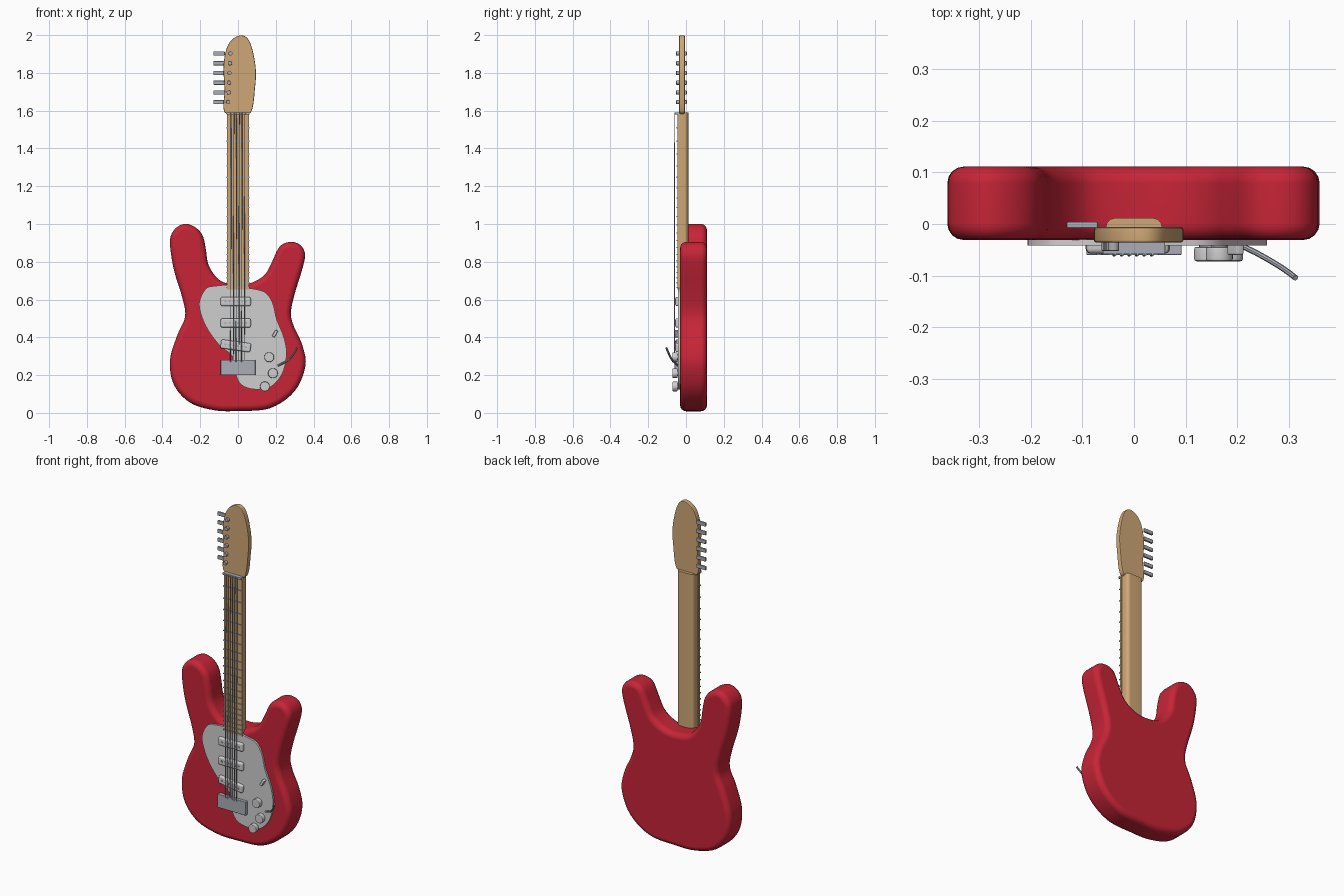
import bpy, bmesh, math
from mathutils import Matrix, Vector

old = bpy.data.objects.get("Cube")
if old:
    bpy.data.objects.remove(old, do_unlink=True)


def material(name, rgb):
    m = bpy.data.materials.new(name)
    m.use_nodes = True
    m.diffuse_color = (*rgb, 1)
    m.node_tree.nodes["Principled BSDF"].inputs["Base Color"].default_value = (*rgb, 1)
    return m


RED = material("red paint", (0.57, 0.018, 0.038))
WOOD = material("maple wood", (0.62, 0.39, 0.18))
GUARD = material("pale plastic", (0.62, 0.62, 0.62))
METAL = material("steel", (0.40, 0.42, 0.47))


def finish(bm, name, mat, smooth=True):
    bmesh.ops.recalc_face_normals(bm, faces=bm.faces)
    me = bpy.data.meshes.new(name)
    bm.to_mesh(me)
    bm.free()
    me.materials.append(mat)
    ob = bpy.data.objects.new(name, me)
    bpy.context.collection.objects.link(ob)
    if smooth:
        bpy.ops.object.select_all(action='DESELECT')
        ob.select_set(True)
        bpy.context.view_layer.objects.active = ob
        bpy.ops.object.shade_smooth_by_angle(angle=math.radians(40))
        wn = ob.modifiers.new("weighted normals", 'WEIGHTED_NORMAL')
        wn.keep_sharp = True
    return ob


def smooth_loop(pts, steps=5):
    """Closed Catmull-Rom curve through the given points."""
    out, n = [], len(pts)
    for i in range(n):
        a, b, c, d = (Vector(pts[(i + k) % n]) for k in (-1, 0, 1, 2))
        for s in range(steps):
            t = s / steps
            out.append(0.5 * (2 * b + (c - a) * t + (2 * a - 5 * b + 4 * c - d) * t * t
                              + (3 * b - a - 3 * c + d) * t ** 3))
    return out


def slab(name, pts, y0, y1, mat, bevel=0.0, segments=4):
    """Smooth outline in the xz plane, thickened along y with rounded rims."""
    bm = bmesh.new()
    f = bm.faces.new([bm.verts.new((p.x, y0, p.y)) for p in smooth_loop(pts)])
    ext = bmesh.ops.extrude_face_region(bm, geom=[f], use_keep_orig=True)
    for v in ext["geom"]:
        if isinstance(v, bmesh.types.BMVert):
            v.co.y = y1
    bmesh.ops.recalc_face_normals(bm, faces=bm.faces)
    if bevel:
        rims = [e for e in bm.edges if abs(e.verts[0].co.y - e.verts[1].co.y) < 1e-5]
        bmesh.ops.bevel(bm, geom=rims, offset=bevel, segments=segments,
                        profile=0.5, affect='EDGES', clamp_overlap=False)
    return finish(bm, name, mat)


def box(name, x, y, z, mat, bevel=0.0, tilt=0.0, rule=None):
    """Box from (min, max) ranges; rule picks the edges to round."""
    bm = bmesh.new()
    size = [r[1] - r[0] for r in (x, y, z)]
    mid = Vector([sum(r) / 2 for r in (x, y, z)])
    bmesh.ops.create_cube(bm, size=1, matrix=Matrix.Diagonal((*size, 1)))
    if bevel:
        edges = [e for e in bm.edges if rule is None or rule(e)]
        bmesh.ops.bevel(bm, geom=edges, offset=bevel, segments=3, profile=0.5, affect='EDGES')
    bm.transform(Matrix.Translation(mid) @ Matrix.Rotation(tilt, 4, 'Y'))
    return finish(bm, name, mat, bevel > 0)


def disc(name, x, z, r, y0, y1, mat, bevel=0.0, sides=20):
    """Cylinder whose axis runs along y."""
    bm = bmesh.new()
    bmesh.ops.create_cone(bm, cap_ends=True, segments=sides, radius1=r, radius2=r, depth=y1 - y0,
                          matrix=Matrix.Translation((x, (y0 + y1) / 2, z))
                          @ Matrix.Rotation(math.pi / 2, 4, 'X'))
    if bevel:
        rims = [e for e in bm.edges if abs(e.verts[0].co.y - e.verts[1].co.y) < 1e-5]
        bmesh.ops.bevel(bm, geom=rims, offset=bevel, segments=2, profile=0.5, affect='EDGES')
    return finish(bm, name, mat)


def wire(name, pts, r, mat, sides=8):
    """Round tube along a path."""
    bm = bmesh.new()
    pts = [Vector(p) for p in pts]
    rings = []
    for i, p in enumerate(pts):
        d = pts[min(i + 1, len(pts) - 1)] - pts[max(i - 1, 0)]
        q = d.to_track_quat('Z', 'Y')
        rings.append([bm.verts.new(p + q @ Vector((r * math.cos(a), r * math.sin(a), 0)))
                      for a in (2 * math.pi * k / sides for k in range(sides))])
    for a, b in zip(rings, rings[1:]):
        for k in range(sides):
            j = (k + 1) % sides
            bm.faces.new((a[k], a[j], b[j], b[k]))
    bm.faces.new(rings[0])
    bm.faces.new(rings[-1])
    return finish(bm, name, mat)


# Body with two horns
slab("body", [
    (0, .01), (.17, .025), (.30, .115), (.357, .25), (.34, .36), (.295, .46), (.28, .53),
    (.30, .63), (.34, .76), (.355, .84), (.328, .89), (.275, .905), (.22, .88), (.18, .80),
    (.14, .73), (.06, .685), (-.03, .682), (-.10, .705), (-.155, .78), (-.17, .865),
    (-.188, .94), (-.23, .985), (-.285, 1.0), (-.337, .97), (-.36, .905), (-.34, .76),
    (-.295, .61), (-.28, .51), (-.32, .415), (-.36, .28), (-.34, .15), (-.255, .055),
    (-.125, .014)], -.031, .111, RED, .032)

# Pickguard
slab("pickguard", [
    (-.17, .657), (-.12, .672), (-.04, .676), (.06, .66), (.14, .64), (.182, .585), (.205, .495),
    (.243, .40), (.257, .31), (.235, .21), (.175, .14), (.09, .125), (.02, .147), (-.012, .205),
    (-.03, .30), (-.09, .35), (-.15, .425), (-.19, .505), (-.205, .585)], -.042, -.03, GUARD)

# Neck, fretboard and headstock
box("neck", (-.055, .055), (-.037, .012), (.62, 1.59), WOOD, .02, 0,
    lambda e: all(v.co.y > 0 for v in e.verts) and e.verts[0].co.x == e.verts[1].co.x)
box("fretboard", (-.059, .059), (-.046, -.034), (.652, 1.588), WOOD)
slab("headstock", [
    (-.052, 1.582), (-.077, 1.615), (-.071, 1.71), (-.077, 1.82), (-.066, 1.91), (-.038, 1.97),
    (.01, 1.998), (.05, 1.983), (.077, 1.92), (.095, 1.81), (.089, 1.71), (.077, 1.615),
    (.05, 1.582)], -.036, -.006, WOOD, .005, 2)

# Nut and frets, spaced by the equal-temperament rule
NUT, BRIDGE = 1.585, .24
box("nut", (-.06, .06), (-.058, -.034), (NUT - .005, NUT + .006), METAL)
for n in range(1, 21):
    z = BRIDGE + (NUT - BRIDGE) * 2 ** (-n / 12)
    box(f"fret_{n}", (-.061, .061), (-.051, -.042), (z - .003, z + .003), METAL)

# Strings
for i in range(6):
    x = (i - 2.5) * .0145
    wire(f"string_{i + 1}", [(x, -.06, NUT + .004), (x - .003, -.061, .27)], .0022, METAL, 6)

# Tuning posts and keys
for i in range(6):
    z = 1.645 + i * .0515
    disc(f"tuning_post_{i + 1}", -.052 + i * .0025, z, .011, -.052, -.03, METAL, .002, 14)
    box(f"tuning_key_{i + 1}", (-.13, -.07), (-.008, .004), (z - .011, z + .011), METAL, .003)

# Pickups with pole pieces
for i, (z, tilt) in enumerate(((.59, 0), (.476, 0), (.355, math.radians(8)))):
    box(f"pickup_{i + 1}", (-.092, .068), (-.057, -.036), (z - .024, z + .024), GUARD, .009, tilt,
        lambda e: min(v.co.y for v in e.verts) < 0)
    for k in range(6):
        d = (k - 2.5) * .022
        disc(f"pole_{i + 1}_{k + 1}", -.012 + d * math.cos(tilt), z - d * math.sin(tilt),
             .0055, -.06, -.05, METAL, 0, 10)

# Bridge, control knobs and selector switch
box("bridge", (-.092, .092), (-.06, -.036), (.2, .28), METAL, .003)
for i, (x, z) in enumerate(((.165, .295), (.185, .21), (.142, .14))):
    disc(f"knob_{i + 1}", x, z, .026, -.072, -.044, GUARD, .005, 24)
    disc(f"knob_shaft_{i + 1}", x, z, .016, -.048, -.038, METAL)
box("selector_switch", (.188, .204), (-.06, -.038), (.40, .44), GUARD, .004, math.radians(30))

# Tremolo arm
wire("tremolo_arm", [(.212, -.044, .25), (.235, -.055, .262), (.262, -.07, .275),
                     (.285, -.084, .298), (.302, -.096, .325), (.312, -.104, .345)], .0055, METAL)
